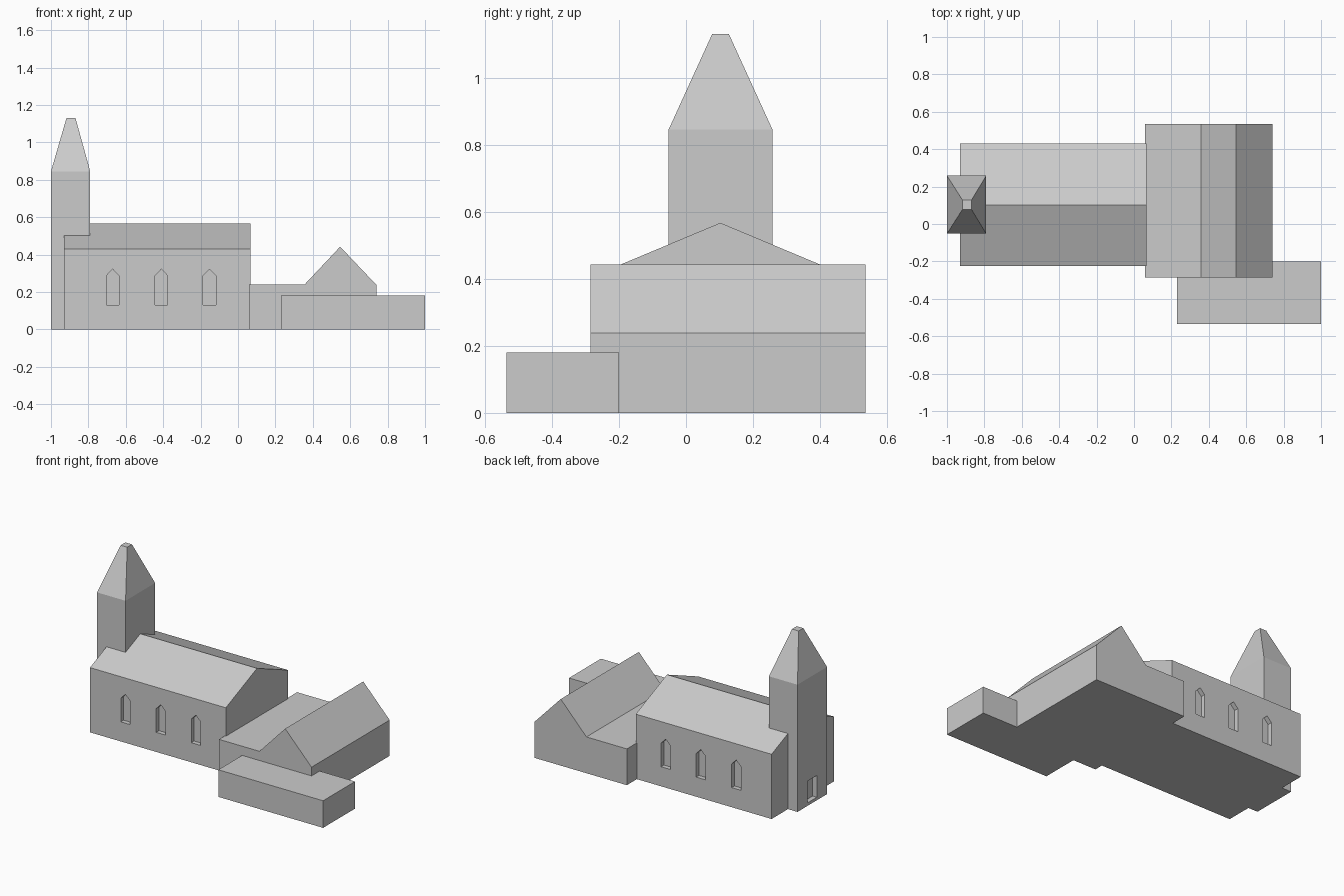
import bpy, bmesh
from mathutils import Vector

if "Cube" in bpy.data.objects:
    bpy.data.objects.remove(bpy.data.objects["Cube"])

stone = bpy.data.materials.new("plain_grey")
stone.diffuse_color = (0.6, 0.6, 0.6, 1)
stone.use_nodes = True
stone.node_tree.nodes["Principled BSDF"].inputs["Base Color"].default_value = stone.diffuse_color


def prism(name, profile, axis, start, end):
    """Extrude a closed 2D profile (horizontal, z) along the x or y axis."""
    def place(u, z, d):
        return (d, u, z) if axis == "x" else (u, d, z)
    bm = bmesh.new()
    face = bm.faces.new([bm.verts.new(place(u, z, start)) for u, z in profile])
    top = bmesh.ops.extrude_face_region(bm, geom=[face])["geom"]
    move = Vector(place(0, 0, end - start))
    bmesh.ops.translate(bm, vec=move, verts=[g for g in top if isinstance(g, bmesh.types.BMVert)])
    bmesh.ops.recalc_face_normals(bm, faces=bm.faces)
    mesh = bpy.data.meshes.new(name)
    bm.to_mesh(mesh)
    bm.free()
    obj = bpy.data.objects.new(name, mesh)
    bpy.context.collection.objects.link(obj)
    mesh.materials.append(stone)
    return obj


def rect(u0, u1, z0, z1):
    return [(u0, z0), (u1, z0), (u1, z1), (u0, z1)]


def cut(target, cutter):
    """Carve a recess with a hidden cutter."""
    mod = target.modifiers.new(cutter.name, "BOOLEAN")
    mod.operation, mod.solver, mod.object = "DIFFERENCE", "EXACT", cutter
    cutter.hide_render = True
    cutter.hide_set(True)


# nave with its gabled roof
Y0, Y1, RIDGE = -0.225, 0.43, 0.1025
nave = prism("nave", [(Y0, 0), (Y1, 0), (Y1, 0.43), (RIDGE, 0.567), (Y0, 0.43)], "x", -0.93, 0.068)

# pointed windows recessed on both long walls
DEPTH = 0.03
for i, x in enumerate((-0.67, -0.41, -0.152)):
    arch = [(x - 0.034, 0.13), (x + 0.034, 0.13), (x + 0.034, 0.287), (x, 0.322), (x - 0.034, 0.287)]
    cut(nave, prism(f"front_window_cutter_{i}", arch, "y", Y0 - 0.05, Y0 + DEPTH))
    cut(nave, prism(f"back_window_cutter_{i}", arch, "y", Y1 - DEPTH, Y1 + 0.05))

# bell tower: box whose top face is extruded and tapered into a blunt spire
tower = prism("tower", rect(-1.0, -0.79, 0, 0.845), "y", -0.052, 0.258)
bm = bmesh.new()
bm.from_mesh(tower.data)
roof = max(bm.faces, key=lambda f: f.calc_center_median().z)
geom = bmesh.ops.extrude_discrete_faces(bm, faces=[roof])["faces"]
for v in geom[0].verts:
    v.co = (-0.893 + (0.024 if v.co.x > -0.893 else -0.024),
            0.103 + (0.025 if v.co.y > 0.103 else -0.025), 1.13)
bm.to_mesh(tower.data)
bm.free()

# recessed tower door
cut(tower, prism("door_cutter", rect(0.055, 0.155, 0.02, 0.165), "x", -1.05, -0.97))

# cross hall: flat roof next to a gable
prism("hall", [(0.06, 0), (0.74, 0), (0.74, 0.238), (0.546, 0.442), (0.357, 0.241), (0.06, 0.241)],
      "y", -0.285, 0.535)

# low flat annex
prism("annex", rect(0.23, 1.0, 0, 0.18), "y", -0.535, -0.2)
